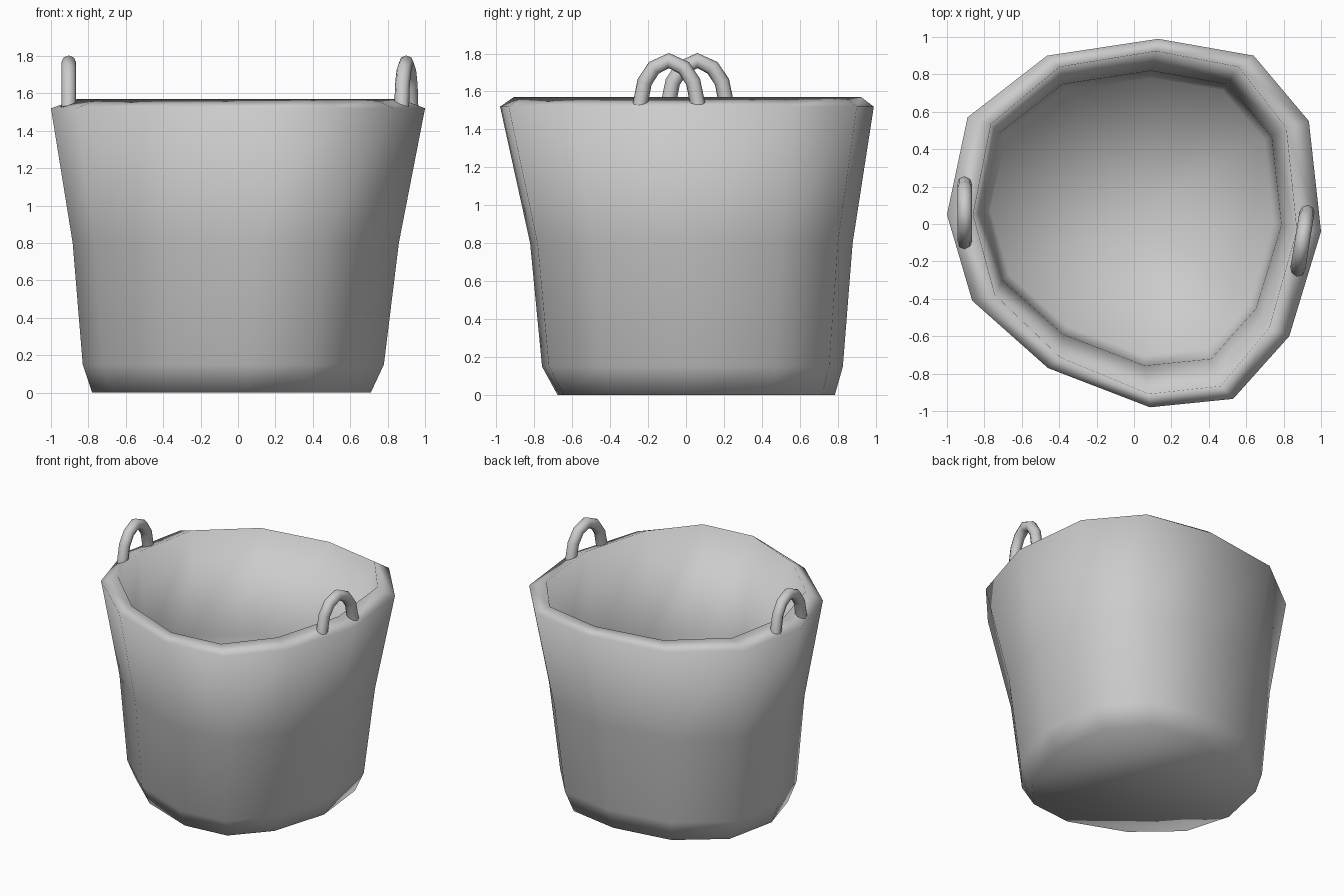
import bpy, bmesh
from mathutils import Matrix

cube = bpy.data.objects.get("Cube")
if cube:
    bpy.data.objects.remove(cube, do_unlink=True)

grey = bpy.data.materials.new("plain grey")
grey.use_nodes = True
colour = (0.6, 0.6, 0.6, 1)
grey.diffuse_color = colour
grey.node_tree.nodes["Principled BSDF"].inputs["Base Color"].default_value = colour

# Uneven twelve-sided outline of the tub, seen from above
OUTLINE = [(.13, .99), (-.465, .90), (-.89, .57), (-1, .05), (-.865, -.41), (-.46, -.77),
           (.085, -.98), (.53, -.935), (.83, -.60), (1, -.04), (.935, .55), (.64, .90)]

# Rings from the base up the outside, over the rim and down the inside:
# height, centre x, centre y, scale x, scale y
RINGS = [(0, -.035, .05, .745, .742),
         (.15, -.025, .03, .805, .805),
         (.8, -.012, .024, .872, .863),
         (1.52, 0, 0, 1, 1),
         (1.57, .005, .003, .865, .93),
         (.8, -.012, .027, .80, .80),
         (.12, -.012, .035, .757, .754)]

# Tub
bm = bmesh.new()
loops = [[bm.verts.new((cx + x * sx, cy + y * sy, z)) for x, y in OUTLINE]
         for z, cx, cy, sx, sy in RINGS]
n = len(OUTLINE)
for low, high in zip(loops, loops[1:]):
    for i in range(n):
        j = (i + 1) % n
        bm.faces.new((low[i], low[j], high[j], high[i]))
bm.faces.new(list(reversed(loops[0])))
floor = bm.faces.new(loops[-1])
bmesh.ops.poke(bm, faces=[floor])
bmesh.ops.recalc_face_normals(bm, faces=bm.faces)
for f in bm.faces:
    f.smooth = True
mesh = bpy.data.meshes.new("tub")
bm.to_mesh(mesh)
bm.free()
mesh.materials.append(grey)
bpy.context.collection.objects.link(bpy.data.objects.new("tub", mesh))

# Handles: round arches standing on the rim
HALF_ARCH = [(-.155, 1.525), (-.13, 1.65), (-.08, 1.725)]


def handle(name, x, y, turn):
    path = HALF_ARCH + [(0, 1.763)] + [(-a, z) for a, z in reversed(HALF_ARCH)]
    curve = bpy.data.curves.new(name, "CURVE")
    curve.dimensions = "3D"
    curve.bevel_depth = .04
    curve.bevel_resolution = 2
    curve.use_fill_caps = True
    spline = curve.splines.new("POLY")
    spline.points.add(len(path) - 1)
    for p, (a, z) in zip(spline.points, path):
        p.co = (0, a, z, 1)
    curve.materials.append(grey)
    curve.transform(Matrix.Translation((x, y, 0)) @ Matrix.Rotation(turn, 4, "Z"))
    obj = bpy.data.objects.new(name, curve)
    bpy.context.collection.objects.link(obj)
    bpy.ops.object.select_all(action="DESELECT")
    obj.select_set(True)
    bpy.context.view_layer.objects.active = obj
    bpy.ops.object.convert(target="MESH")
    bpy.ops.object.shade_smooth()


handle("right_handle", -.905, .06, 0)
handle("left_handle", .90, -.09, -.16)
